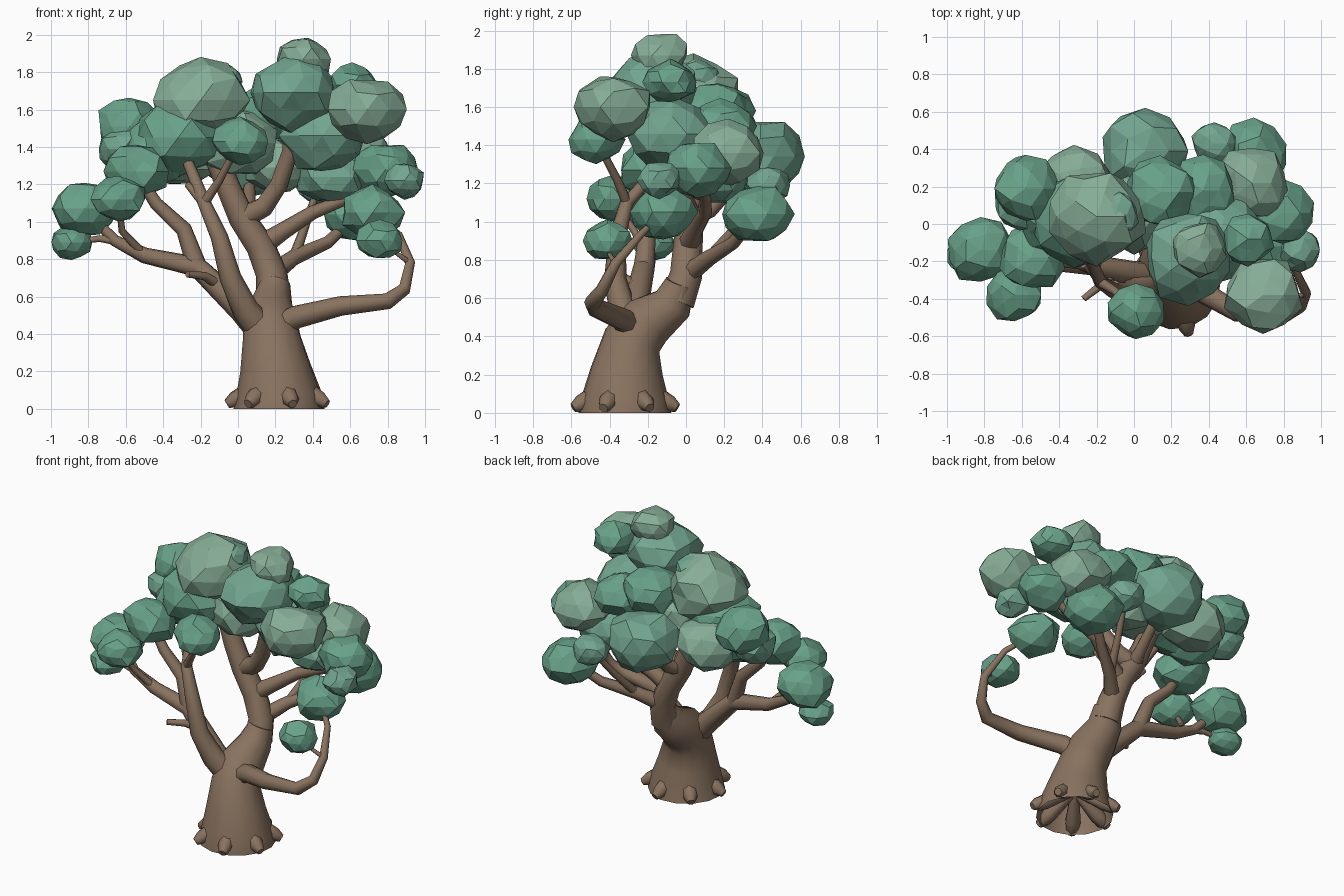
import bpy, bmesh, math, random
from mathutils import Vector

if "Cube" in bpy.data.objects:
    bpy.data.objects.remove(bpy.data.objects["Cube"])

random.seed(7)


def material(name, *rgb):
    m = bpy.data.materials.new(name)
    m.diffuse_color = (*rgb, 1)
    m.use_nodes = True
    m.node_tree.nodes["Principled BSDF"].inputs["Base Color"].default_value = m.diffuse_color
    return m


BARK = material("bark", .25, .17, .115)
GREENS = [material("leaf_dark", .14, .36, .25), material("leaf_mid", .17, .38, .28),
          material("leaf_pale", .24, .42, .31)]


def finish(bm, name, mat):
    me = bpy.data.meshes.new(name)
    bm.to_mesh(me)
    bm.free()
    ob = bpy.data.objects.new(name, me)
    bpy.context.collection.objects.link(ob)
    me.materials.append(mat)
    return ob


def tube(name, path, radii, sides=8, cap_start=True):
    """Tapered limb swept along a path; returns the path."""
    bm = bmesh.new()
    P = [Vector(p) for p in path]
    rings, side = [], Vector((1, .1, 0))
    for i, p in enumerate(P):
        a = (p - P[i - 1]).normalized() if i else Vector()
        b = (P[i + 1] - p).normalized() if i < len(P) - 1 else Vector()
        t = (a + b).normalized()
        u = side - t * side.dot(t)
        side = u = (u if u.length > .15 else t.orthogonal()).normalized()
        v = t.cross(u)
        turns = [k * math.tau / sides for k in range(sides)]
        rings.append([bm.verts.new(p + radii[i] * (u * math.cos(k) + v * math.sin(k)))
                      for k in turns])
    for r0, r1 in zip(rings, rings[1:]):
        for k in range(sides):
            n = (k + 1) % sides
            bm.faces.new((r0[k], r0[n], r1[n], r1[k]))
    bm.faces.new(rings[-1])
    if cap_start:
        bm.faces.new(rings[0][::-1])
    ob = finish(bm, name, BARK)
    bpy.context.view_layer.objects.active = ob
    ob.select_set(True)
    bpy.ops.object.shade_smooth_by_angle(angle=math.radians(65))
    ob.select_set(False)
    return P


def limb(name, start, r0, r1, *points):
    """Limb that tapers evenly from r0 to r1."""
    n = len(points)
    return tube(name, [start, *points], [r0 + (r1 - r0) * (i / n) ** .8 for i in range(n + 1)])


def leaf(name, x, y, z, r):
    """Faceted, slightly flattened leaf ball; returns its centre."""
    bm = bmesh.new()
    bmesh.ops.create_icosphere(bm, subdivisions=2, radius=r)
    for v in bm.verts:
        v.co *= random.uniform(.93, 1.15)
        v.co.z *= .83
        v.co += Vector((x, y, z))
    finish(bm, "leaf_" + name, random.choice(GREENS))
    return Vector((x, y, z))


# Leaf balls that carry a branch
left_tip = leaf("left_tip", -.82, -.14, 1.07, .175)
left_low = leaf("left_low", -.89, -.17, .89, .105)
left_front = leaf("left_front", -.64, -.38, 1.12, .14)
left_mid = leaf("left_mid", -.55, -.18, 1.27, .17)
front = leaf("front", .01, -.47, 1.43, .14)
right_tip = leaf("right_tip", .79, .06, 1.28, .165)
right_back = leaf("right_back", .64, .37, 1.04, .175)
back_small = leaf("back_small", .43, .43, 1.19, .115)
back = leaf("back", .06, .39, 1.34, .23)
right_low = leaf("right_low", .72, -.12, 1.05, .16)
swoop_ball = leaf("swoop_ball", .76, -.41, .9, .12)
crown_left = leaf("crown_left", -.32, .02, 1.45, .24)
crown_right = leaf("crown_right", .29, -.18, 1.69, .23)

# Leaf balls that fill out the crown
for i, ball in enumerate([(-.2, .04, 1.65, .245), (-.1, .05, 1.75, .12), (.35, -.13, 1.87, .14),
                          (.69, -.38, 1.6, .2), (.61, -.08, 1.73, .13), (.45, -.07, 1.46, .22),
                          (-.58, .19, 1.51, .17), (-.61, .12, 1.39, .145), (.89, -.14, 1.22, .108),
                          (.5, .14, 1.24, .18), (.63, .22, 1.36, .19), (.14, .17, 1.58, .18),
                          (.37, .18, 1.5, .17), (-.32, .2, 1.36, .2), (.0, .06, 1.42, .21),
                          (-.42, .06, 1.38, .2), (.2, .2, 1.29, .16)]):
    leaf(f"crown_{i}", *ball)

# Trunk, open underneath, and the bole above it
tube("trunk", [(.22, -.32, 0), (.22, -.32, .06), (.2, -.31, .22), (.18, -.28, .38),
               (.17, -.2, .48), (.18, -.07, .57), (.2, -.03, .68)],
     [.245, .235, .19, .155, .145, .11, .08], 14, False)
bole = limb("bole", (.19, -.05, .58), .095, .06, (.18, 0, .72), (.12, .01, .87),
            (.02, .02, 1.02), (-.05, .02, 1.18), crown_left + Vector((.18, .02, -.05)))

# Root toes radiating from the trunk's centre
for i in range(7):
    a = math.radians(-75 + i * 360 / 7)
    out = Vector((math.cos(a), math.sin(a), -.55))
    top = Vector((.22, -.32, .18))
    tube(f"root_{i}", [top + out * d for d in (.03, .19, .24, .28)], [.03, .05, .045, .025], 7)

# Left and front limbs
fork = Vector((.15, -.27, .4))
left = limb("left_limb", fork, .09, .02, (.02, -.27, .53), (-.22, -.22, .76),
            (-.5, -.2, .82), (-.66, -.2, .9), left_tip)
limb("left_low_twig", left[4], .025, .014, (-.74, -.19, .91), left_low)
limb("left_front_twig", left[3], .025, .015, (-.62, -.27, .95), left_front)
limb("left_stub", (-.1, -.25, .66), .03, .018, (-.18, -.33, .71), (-.27, -.4, .72))
limb("left_riser", left[2], .055, .028, (-.29, -.2, .96), (-.44, -.19, 1.1), left_mid)
spur = limb("front_limb", fork, .09, .025, (.04, -.33, .53), (-.04, -.37, .7),
            (-.1, -.36, .92), (-.18, -.31, 1.1), crown_left)
limb("front_twig", spur[4], .028, .018, (-.1, -.36, 1.22), front)
limb("front_stub", spur[4], .028, .018, (-.22, -.26, 1.14), (-.27, -.22, 1.2))

# Limbs growing from the bole
limb("right_riser", bole[3], .065, .04, (.14, 0, 1.08), (.22, -.04, 1.2), (.28, -.08, 1.38), crown_right)
limb("right_upper_limb", bole[2], .06, .022, (.24, .04, .95), (.4, .1, 1.05), (.6, .1, 1.13), right_tip)
low = limb("right_lower_limb", bole[1], .055, .025, (.3, .12, .81), (.48, .25, .89), right_back)
limb("back_right_twig", low[1], .03, .018, (.36, .27, .98), back_small)
limb("back_limb", bole[3], .055, .025, (.06, .13, 1.06), back)

# Thin limb that swoops out to the right and back up
swoop = limb("swoop", (.2, -.28, .42), .075, .013, (.31, -.33, .49), (.55, -.47, .55), (.8, -.49, .575),
             (.89, -.44, .64), (.92, -.37, .78), (.86, -.24, .93), right_low)
limb("swoop_twig", swoop[5], .015, .009, (.85, -.4, .83), swoop_ball)
